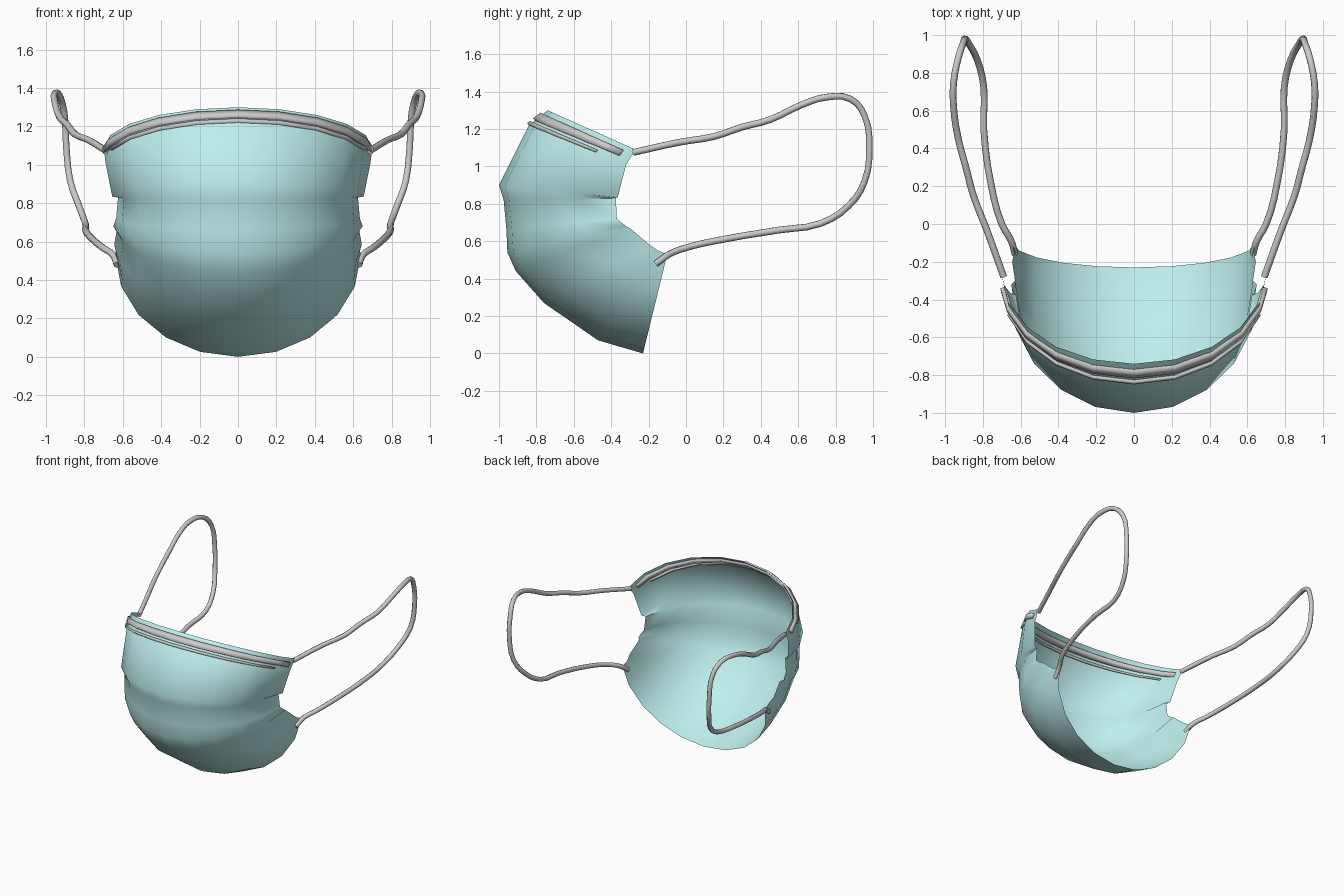
import bpy
from math import sin, cos, radians

if "Cube" in bpy.data.objects:
    bpy.data.objects.remove(bpy.data.objects["Cube"])

# Each row of the mask: centre (y, z) and side end (x, y, z), top to bottom
ROWS = [
    ((-.74, 1.30), (.70, -.27, 1.09)),
    ((-.84, 1.22), (.69, -.32, 1.01)),
    ((-1.0, .90), (.655, -.365, .835)),
    ((-.975, .82), (.625, -.375, .83)),
    ((-.96, .66), (.635, -.37, .72)),
    ((-.955, .54), (.65, -.32, .68)),
    ((-.91, .44), (.63, -.30, .67)),
    ((-.76, .27), (.645, -.20, .585)),
    ((-.47, .07), (.635, -.15, .55)),
    ((-.23, .00), (.64, -.10, .53)),
]


def arc_point(row, deg):
    """Point on the elliptical arc of a row; deg runs from -90 to 90."""
    (cy, cz), (ex, ey, ez) = row
    a = radians(deg)
    k = 1 - cos(a)
    return (ex * sin(a), cy + (ey - cy) * k, cz + (ez - cz) * k)


def blend(a, b, t):
    return tuple(tuple(p + (q - p) * t for p, q in zip(u, v)) for u, v in zip(a, b))


def sheet(name, rows, angles, smooth):
    n = len(angles)
    verts = [arc_point(r, d) for r in rows for d in angles]
    faces = [(i * n + j, (i + 1) * n + j, (i + 1) * n + j + 1, i * n + j + 1)
             for i in range(len(rows) - 1) for j in range(n - 1)]
    me = bpy.data.meshes.new(name)
    me.from_pydata(verts, [], faces)
    ob = bpy.data.objects.new(name, me)
    bpy.context.collection.objects.link(ob)
    bpy.ops.object.select_all(action='DESELECT')
    ob.select_set(True)
    bpy.context.view_layer.objects.active = ob
    bpy.ops.object.shade_smooth_by_angle(angle=radians(smooth))
    return ob


# Pleated cloth
cloth = sheet("mask_cloth", ROWS, range(-90, 91, 18), 60)
mat = bpy.data.materials.new("pale_teal")
mat.diffuse_color = (.52, .87, .86, 1)
mat.use_nodes = True
mat.node_tree.nodes["Principled BSDF"].inputs["Base Color"].default_value = mat.diffuse_color
cloth.data.materials.append(mat)

# Nose strips lying on the top panel
for name, t0, t1, angles in [
    ("nose_strip", .30, .68, [-84] + list(range(-72, 73, 18)) + [84]),
    ("seam_strip", .86, 1.0, list(range(-72, 73, 18))),
]:
    strip = sheet(name, [blend(ROWS[0], ROWS[1], t) for t in (t0, t1)], angles, 30)
    mod = strip.modifiers.new("thickness", 'SOLIDIFY')
    mod.thickness = .03
    mod.offset = 0

# Ear loops
LOOP = [
    (.69, -.28, 1.075), (.78, -.03, 1.13), (.85, .15, 1.16), (.89, .30, 1.21),
    (.93, .45, 1.25), (.955, .62, 1.33), (.955, .75, 1.37), (.93, .88, 1.36),
    (.905, .955, 1.27), (.895, .98, 1.10), (.875, .955, .92), (.83, .87, .79),
    (.795, .72, .695), (.795, .50, .66), (.755, .20, .61), (.70, .0, .565),
    (.65, -.09, .53), (.63, -.16, .48),
]
for name, side in (("ear_loop_right", 1), ("ear_loop_left", -1)):
    cu = bpy.data.curves.new(name, 'CURVE')
    cu.dimensions = '3D'
    cu.bevel_depth = .018
    cu.bevel_resolution = 2
    cu.use_fill_caps = True
    cu.resolution_u = 3
    sp = cu.splines.new('BEZIER')
    sp.bezier_points.add(len(LOOP) - 1)
    for bp, (x, y, z) in zip(sp.bezier_points, LOOP):
        bp.co = (side * x, y, z)
        bp.handle_left_type = bp.handle_right_type = 'AUTO'
    bpy.context.collection.objects.link(bpy.data.objects.new(name, cu))
